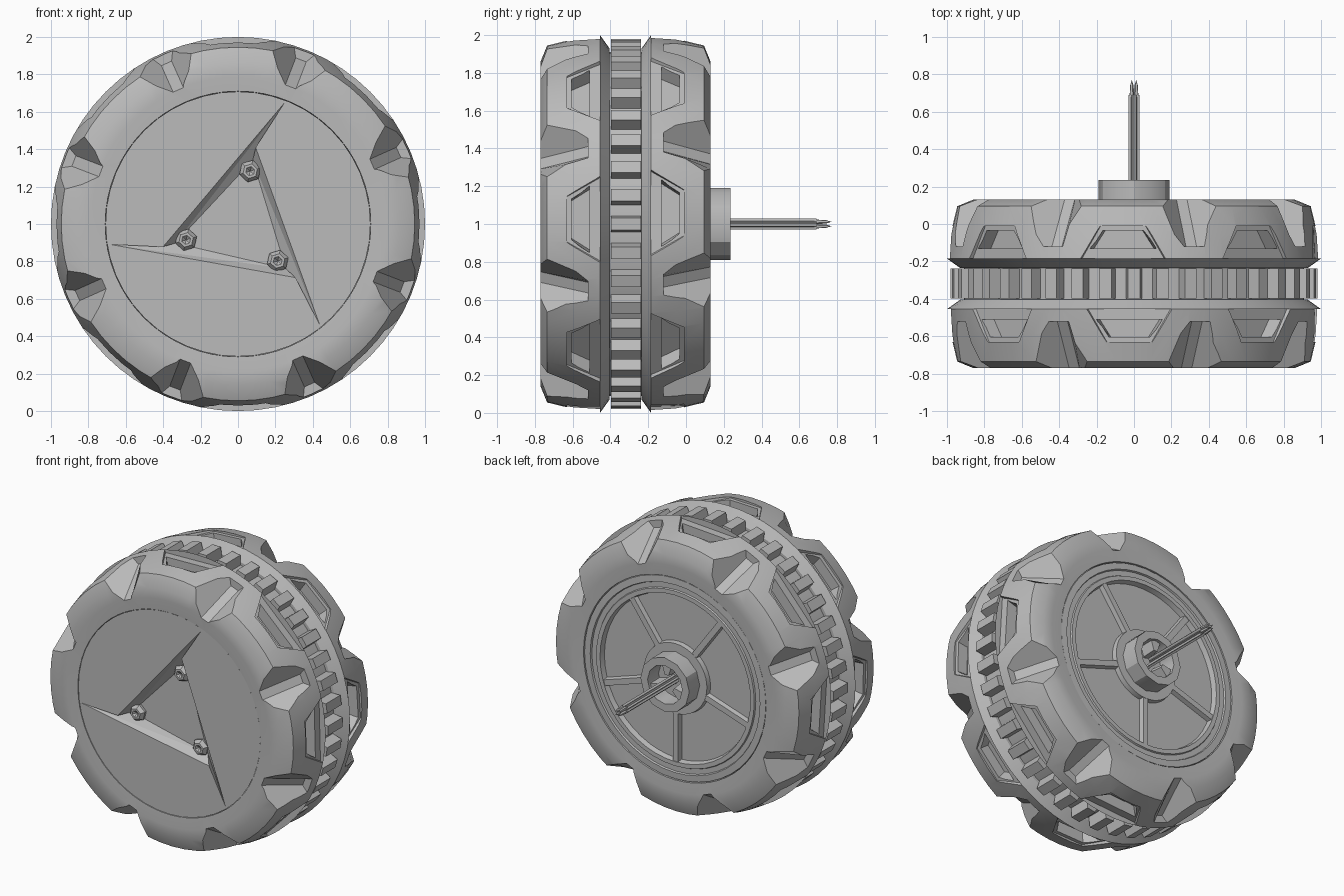
import bpy, bmesh
from math import sin, cos, pi, radians

cube = bpy.data.objects.get("Cube")
if cube:
    bpy.data.objects.remove(cube)

MID = -0.32      # middle plane of the wheel
LUGS = 8
STEP = 2 * pi / LUGS

grey = bpy.data.materials.new("mid_grey")
grey.use_nodes = True
colour = (0.5, 0.5, 0.5, 1)
grey.diffuse_color = colour
grey.node_tree.nodes["Principled BSDF"].inputs["Base Color"].default_value = colour


def polar(r, a, y, t=0.0):
    """Point on the wheel: radius, angle, depth and tangential shift."""
    return (r * cos(a) - t * sin(a), y, 1 + r * sin(a) + t * cos(a))


def finish(name, bm, angle=30, recalc=True):
    if recalc:
        bmesh.ops.recalc_face_normals(bm, faces=bm.faces)
    mesh = bpy.data.meshes.new(name)
    bm.to_mesh(mesh)
    bm.free()
    mesh.materials.append(grey)
    ob = bpy.data.objects.new(name, mesh)
    bpy.context.collection.objects.link(ob)
    smooth(ob, angle)
    return ob


def smooth(ob, angle):
    if angle:
        bpy.ops.object.select_all(action='DESELECT')
        ob.select_set(True)
        bpy.context.view_layer.objects.active = ob
        bpy.ops.object.shade_smooth_by_angle(angle=radians(angle))


def lathe(bm, profile, segs=64, closed=False, centre=(0, 0), turn=0.0):
    """Spin (radius, y) points around the wheel axis."""
    rings = []
    for r, y in profile:
        ring = []
        for i in range(segs):
            x, _, z = polar(r, turn + 2 * pi * i / segs, y)
            ring.append(bm.verts.new((x + centre[0], y, z + centre[1])))
        rings.append(ring)
    pairs = list(zip(rings, rings[1:]))
    if closed:
        pairs.append((rings[-1], rings[0]))
    for a, b in pairs:
        for i in range(segs):
            j = (i + 1) % segs
            bm.faces.new((a[i], a[j], b[j], b[i]))
    bmesh.ops.remove_doubles(bm, verts=bm.verts, dist=1e-5)


def block(bm, angle, near, far):
    """Six-sided block; each end is (y, low r, low half width, high r, high half width)."""
    v = []
    for y, r0, w0, r1, w1 in (near, far):
        for r, t in ((r0, -w0), (r0, w0), (r1, w1), (r1, -w1)):
            v.append(bm.verts.new(polar(r, angle, y, t)))
    bm.faces.new(v[:4])
    bm.faces.new(v[4:])
    for i in range(4):
        j = (i + 1) % 4
        bm.faces.new((v[i], v[j], v[j + 4], v[i + 4]))


# Tyre halves: lathed ring with side notches and stepped tread windows cut out
TYRE = [(0.70, 0.08), (0.71, 0.445), (0.79, 0.45), (0.86, 0.45), (0.945, 0.415),
        (0.98, 0.27), (1.0, 0.135), (0.93, 0.085)]


def tyre_half(name, side, phase):
    bm = bmesh.new()
    lathe(bm, [(r, MID + side * d) for r, d in TYRE], closed=True)
    tyre = finish(name, bm, 0)
    bm = bmesh.new()
    for k in range(LUGS):
        a = radians(phase) + k * STEP
        block(bm, a, (MID + side * 0.135, 0.955, 0.22, 1.1, 0.29),
              (MID + side * 0.31, 0.955, 0.12, 1.1, 0.17))
        block(bm, a, (MID + side * 0.19, 0.88, 0.16, 1.05, 0.20),
              (MID + side * 0.285, 0.88, 0.10, 1.05, 0.12))
        block(bm, a + STEP / 2, (MID + side * 0.20, 0.94, 0.03, 1.1, 0.12),
              (MID + side * 0.49, 0.76, 0.03, 1.1, 0.38))
    cutter = finish("tread_cutter", bm, 0)
    cutter.hide_render = True
    mod = tyre.modifiers.new("cut", 'BOOLEAN')
    mod.operation = 'DIFFERENCE'
    mod.solver = 'EXACT'
    mod.use_self = True
    mod.object = cutter
    bpy.context.view_layer.update()
    graph = bpy.context.evaluated_depsgraph_get()
    cut_mesh = bpy.data.meshes.new_from_object(tyre.evaluated_get(graph))
    tyre.modifiers.clear()
    tyre.data = cut_mesh
    bpy.data.objects.remove(cutter)
    smooth(tyre, 25)


tyre_half("front_tyre", -1, 1.5)
tyre_half("back_tyre", 1, 3.5)

# Toothed ring between the halves
bm = bmesh.new()
lathe(bm, [(0.70, -0.41), (0.91, -0.41), (0.91, -0.23), (0.70, -0.23)], closed=True)
TEETH = 40
for k in range(TEETH):
    a = 2 * pi * k / TEETH
    block(bm, a, (-0.398, 0.89, 0.045, 0.98, 0.033), (-0.238, 0.89, 0.045, 0.98, 0.033))
finish("toothed_ring", bm, 20)

# Front cap: disc with a three-armed pinwheel recess
FACE, FLOOR = -0.762, -0.70
bm = bmesh.new()
rim = [bm.verts.new(polar(0.708, 2 * pi * i / 48, FACE)) for i in range(48)]
tips, bends, lows = [], [], []
for k in range(3):
    a = radians(69 + 120 * k)
    tips.append(bm.verts.new(polar(0.695, a, FACE)))
    bends.append(bm.verts.new(polar(0.42, a + radians(8), FACE)))
    lows.append(bm.verts.new(polar(0.35, a + radians(8), FLOOR)))
outline = []
for k in range(3):
    outline += [tips[k], bends[(k + 1) % 3]]
edges = []
for loop in (rim, outline):
    edges += [bm.edges.new((loop[i], loop[(i + 1) % len(loop)])) for i in range(len(loop))]
bmesh.ops.triangle_fill(bm, edges=edges, use_beauty=True)
for k in range(3):
    n = (k + 1) % 3
    bm.faces.new((tips[k], bends[n], lows[n]))
    bm.faces.new((tips[k], lows[n], lows[k]))
    bm.faces.new((tips[k], lows[k], bends[k]))
bm.faces.new(lows)
bm.normal_update()
for f in bm.faces:
    if f.normal.y > 0:
        f.normal_flip()
finish("front_cap", bm, 0, recalc=False)

# Bolts inside the recess
bm = bmesh.new()
for k in range(3):
    a = radians(77 + 120 * k)
    lathe(bm, [(0.055, FLOOR + 0.01), (0.06, FLOOR - 0.02), (0.04, FLOOR - 0.045),
               (0.025, FLOOR - 0.045), (0.0, FLOOR - 0.025)], segs=6,
          centre=(0.29 * cos(a), 0.29 * sin(a)), turn=a)
finish("cap_bolts", bm, 0)

# Back plate with shallow stepped rings and a raised collar
bm = bmesh.new()
lathe(bm, [(0.71, 0.09), (0.705, 0.12), (0.66, 0.122), (0.655, 0.11), (0.62, 0.11),
           (0.615, 0.12), (0.585, 0.12), (0.575, 0.085),
           (0.25, 0.085), (0.245, 0.118), (0.0, 0.118)], segs=48)
finish("back_plate", bm)

# Five spokes
bm = bmesh.new()
for k in range(5):
    a = -pi / 2 + 2 * pi * k / 5
    block(bm, a, (0.07, 0.22, 0.03, 0.60, 0.03), (0.116, 0.22, 0.02, 0.60, 0.02))
finish("back_spokes", bm, 0)

# Hub socket with inner prongs
bm = bmesh.new()
lathe(bm, [(0.19, 0.09), (0.19, 0.235), (0.135, 0.235), (0.13, 0.09)],
      segs=12, closed=True)
for k in range(3):
    a = pi / 2 + 2 * pi * k / 3
    block(bm, a, (0.09, 0.05, 0.02, 0.14, 0.045), (0.215, 0.06, 0.015, 0.14, 0.04))
finish("hub_socket", bm)

# Axle: ridged rod with a split tip
bm = bmesh.new()
ends = []
for y in (0.09, 0.69):
    ends.append([bm.verts.new(polar(0.031 if i % 2 == 0 else 0.021, pi / 8 + pi * i / 8, y))
                 for i in range(16)])
for i in range(16):
    j = (i + 1) % 16
    bm.faces.new((ends[0][i], ends[0][j], ends[1][j], ends[1][i]))
bm.faces.new(ends[0])
bm.faces.new(ends[1])
for k in range(4):
    a = pi / 4 + pi * k / 2
    lathe(bm, [(0.013, 0.68), (0.01, 0.74), (0.0, 0.77)], segs=5,
          centre=(0.017 * cos(a), 0.017 * sin(a)), turn=a)
finish("axle", bm, 0)
